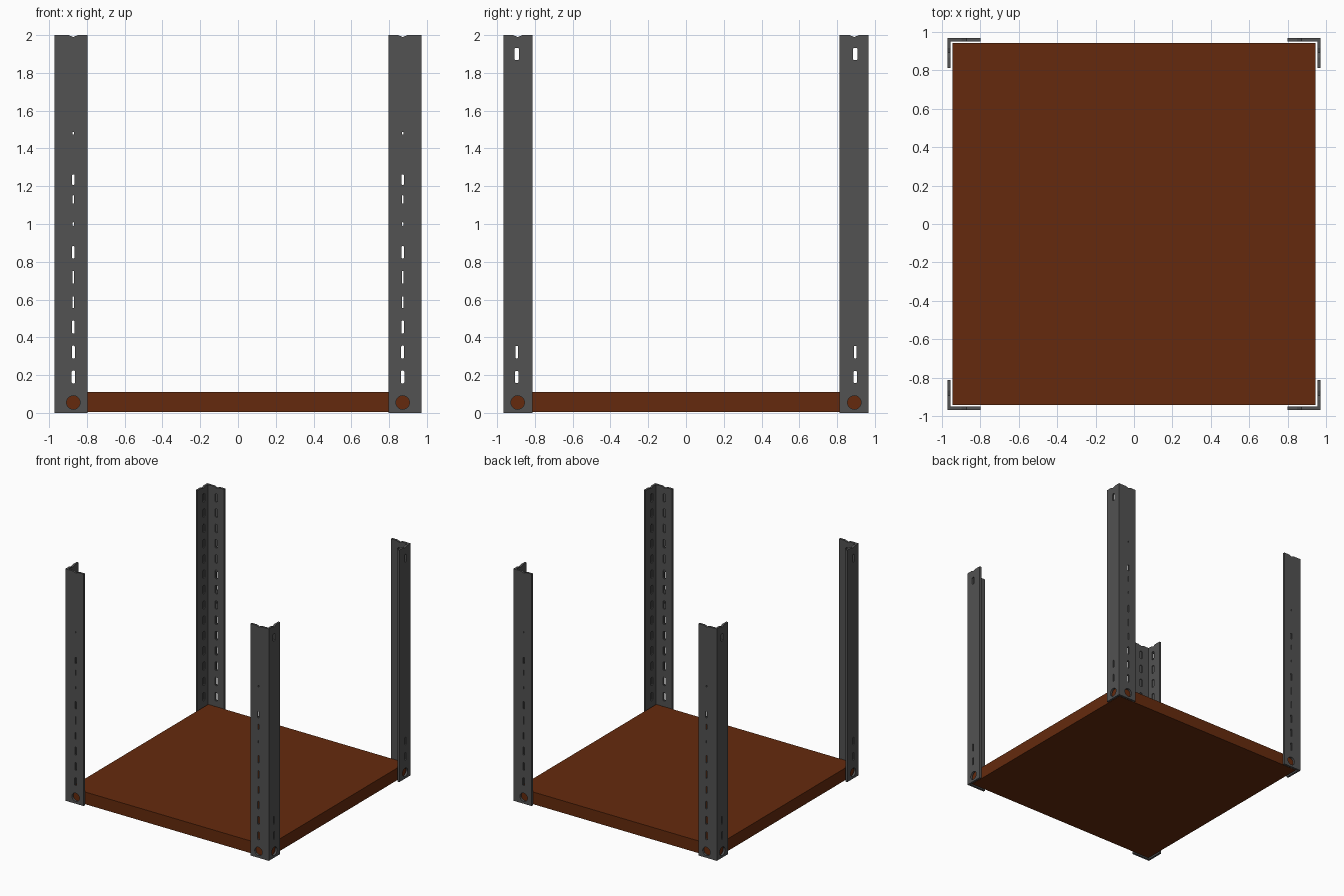
import bpy, bmesh, math
from mathutils import Vector

if "Cube" in bpy.data.objects:
    bpy.data.objects.remove(bpy.data.objects["Cube"])


def material(name, color):
    m = bpy.data.materials.new(name)
    m.diffuse_color = color
    m.use_nodes = True
    m.node_tree.nodes["Principled BSDF"].inputs["Base Color"].default_value = m.diffuse_color
    return m


def make_object(name, bm, mat=None):
    bmesh.ops.recalc_face_normals(bm, faces=bm.faces)
    me = bpy.data.meshes.new(name)
    bm.to_mesh(me)
    bm.free()
    ob = bpy.data.objects.new(name, me)
    bpy.context.collection.objects.link(ob)
    if mat:
        me.materials.append(mat)
    return ob


def prism(bm, points, offset):
    face = bm.faces.new([bm.verts.new(p) for p in points])
    ext = bmesh.ops.extrude_face_region(bm, geom=[face])
    verts = [v for v in ext["geom"] if isinstance(v, bmesh.types.BMVert)]
    bmesh.ops.translate(bm, verts=verts, vec=Vector(offset))


def cut(bm, flange, outline, lo, hi):
    # outline is (position along flange, z); lo..hi runs through its thickness
    if flange == "front":
        prism(bm, [(u, -lo, z) for u, z in outline], (0, lo - hi, 0))
    else:
        prism(bm, [(lo, -u, z) for u, z in outline], (hi - lo, 0, 0))


def slot(u, z, w, h):
    # upright slot with chamfered ends
    a, b, c = w / 2, h / 2, w / 4
    return [(u - c, z - b), (u + c, z - b), (u + a, z - b + c), (u + a, z + b - c),
            (u + c, z + b), (u - c, z + b), (u - a, z + b - c), (u - a, z - b + c)]


def circle(u, z, r, n=20):
    return [(u + r * math.cos(2 * math.pi * i / n), z + r * math.sin(2 * math.pi * i / n))
            for i in range(n)]


steel = material("dark_steel", (0.085, 0.085, 0.085, 1))
wood = material("brown_wood", (0.13, 0.023, 0.004, 1))

# Shelf board
bm = bmesh.new()
bmesh.ops.create_cube(bm, size=1)
bmesh.ops.scale(bm, vec=(1.886, 1.88, 0.105), verts=bm.verts)
bmesh.ops.translate(bm, vec=(0, 0, 0.0575), verts=bm.verts)
make_object("shelf_board", bm, wood)

# Angle post at the front right corner
X, Y, T = 0.971, 0.967, 0.018
bm = bmesh.new()
prism(bm, [(0.797, -Y, 0), (X, -Y, 0), (X, -0.812, 0), (X - T, -0.812, 0),
           (X - T, -Y + T, 0), (0.797, -Y + T, 0)], (0, 0, 2))
posts = make_object("corner_posts", bm, steel)

# Slot rows recessed on the inner faces
recess = bmesh.new()
for i in range(14):
    z = 0.19 + i * 0.132
    cut(recess, "front", slot(0.872, z, 0.026, 0.072), Y - T - 0.02, Y - T / 2)
    cut(recess, "side", slot(0.896, z, 0.026, 0.072), X - T - 0.02, X - T / 2)

# Openings that pass right through: bolt holes, slots, top notches
through = bmesh.new()
for flange, u, outer in (("front", 0.872, Y), ("side", 0.891, X)):
    lo, hi = outer - T - 0.03, outer + 0.03
    cut(through, flange, circle(u, 0.055, 0.036), lo, hi)
    cut(through, flange, [(u - 0.025, 2.01), (u - 0.025, 2.0), (u, 1.99),
                          (u + 0.025, 2.0), (u + 0.025, 2.01)], lo, hi)
front_slots = [(0.19, 0.018, 0.068), (0.322, 0.016, 0.068), (0.454, 0.014, 0.068),
               (0.586, 0.010, 0.06), (0.718, 0.008, 0.066), (0.85, 0.012, 0.066),
               (1.0, 0.006, 0.02), (1.13, 0.008, 0.045), (1.235, 0.014, 0.055),
               (1.48, 0.008, 0.014)]
for z, w, h in front_slots:
    cut(through, "front", slot(0.872, z, w, h), Y - T - 0.03, Y + 0.03)
for z, w, h in [(0.19, 0.016, 0.066), (0.322, 0.014, 0.066), (1.9, 0.022, 0.066)]:
    cut(through, "side", slot(0.896, z, w, h), X - T - 0.03, X + 0.03)

for name, bm in (("recess_cutter", recess), ("through_cutter", through)):
    cutter = make_object(name, bm)
    cutter.hide_render = True
    cutter.hide_set(True)
    cutter.display_type = 'WIRE'
    mod = posts.modifiers.new(name, 'BOOLEAN')
    mod.operation = 'DIFFERENCE'
    mod.solver = 'EXACT'
    mod.object = cutter

# Repeat the post at the other three corners
mirror = posts.modifiers.new("corners", 'MIRROR')
mirror.use_axis = (True, True, False)
mirror.use_mirror_merge = False
